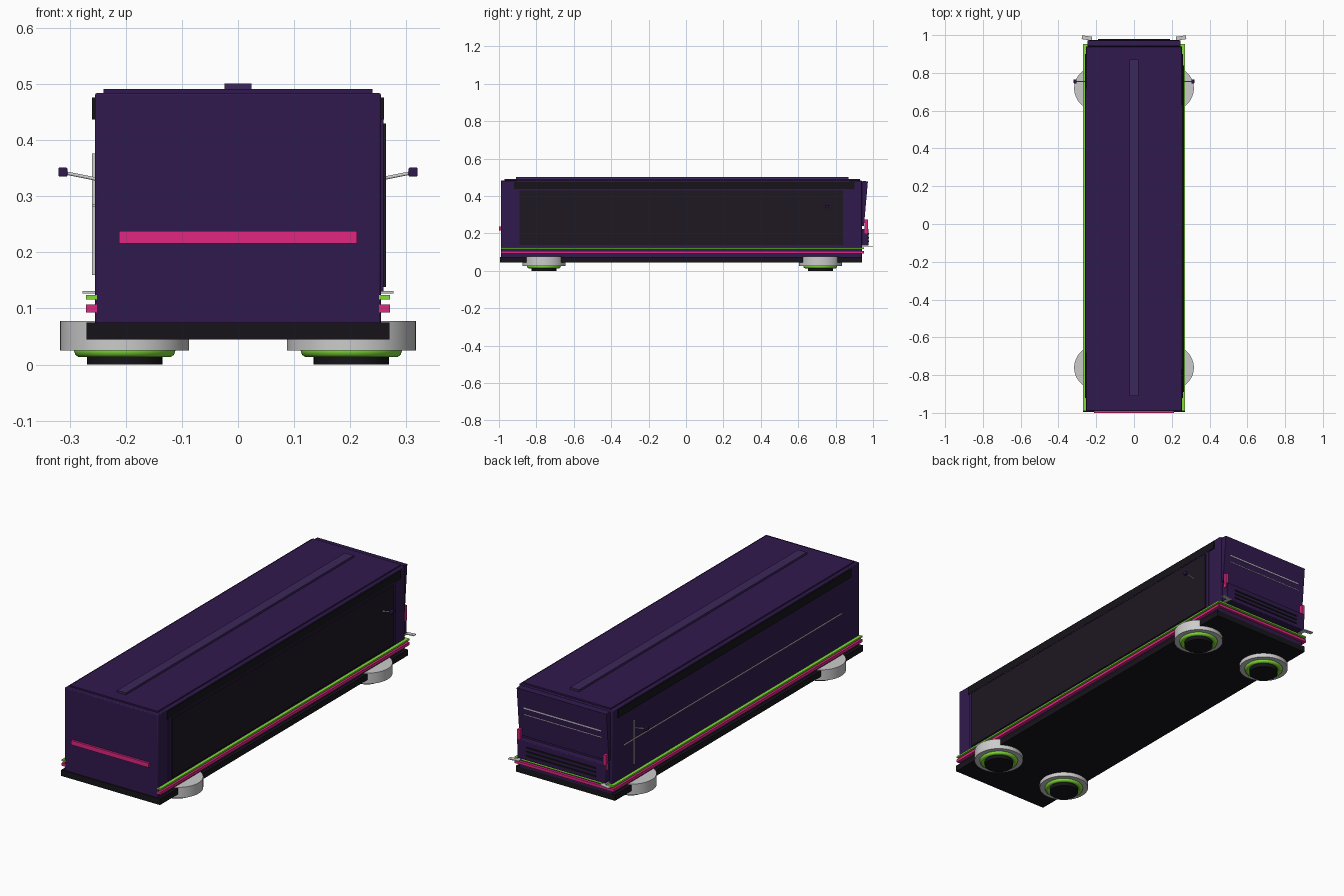
import bpy
from math import radians
from mathutils import Vector

if "Cube" in bpy.data.objects:
    bpy.data.objects.remove(bpy.data.objects["Cube"])


def material(name, rgb):
    m = bpy.data.materials.new(name)
    m.diffuse_color = (*rgb, 1)
    m.use_nodes = True
    m.node_tree.nodes["Principled BSDF"].inputs["Base Color"].default_value = m.diffuse_color
    return m


PURPLE = material("purple", (0.03, 0.01, 0.075))
LIGHT_PURPLE = material("light_purple", (0.045, 0.02, 0.1))
BLACK = material("black", (0.008, 0.007, 0.01))
GLASS = material("dark_glass", (0.013, 0.009, 0.016))
PINK = material("pink", (0.75, 0.02, 0.22))
LIME = material("lime", (0.22, 0.72, 0.04))
GREY = material("light_grey", (0.55, 0.55, 0.58))


def finish(o, name, mat):
    o.name = name
    o.data.materials.append(mat)
    return o


def box(name, mat, x, y, z, bevel=0.0, tilt=0.0):
    """Box from (min, max) ranges, with an optional tilt about x."""
    lo, hi = Vector((x[0], y[0], z[0])), Vector((x[1], y[1], z[1]))
    bpy.ops.mesh.primitive_cube_add(size=1)
    o = finish(bpy.context.object, name, mat)
    o.scale = hi - lo
    bpy.ops.object.transform_apply(location=False, rotation=False, scale=True)
    o.location = (lo + hi) / 2
    o.rotation_euler.x = tilt
    if bevel:
        b = o.modifiers.new("bevel", 'BEVEL')
        b.width, b.segments = bevel, 2
        bpy.ops.object.shade_smooth_by_angle()
    return o


def disc(name, mat, x, y, z0, z1, r):
    bpy.ops.mesh.primitive_cylinder_add(vertices=48, radius=r, depth=z1 - z0,
                                        location=(x, y, (z0 + z1) / 2))
    bpy.ops.object.shade_smooth_by_angle()
    return finish(bpy.context.object, name, mat)


# Main shell, roof cap and roof ridge
box("chassis", BLACK, (-.27, .27), (-.995, .94), (.045, .075))
box("body", PURPLE, (-.255, .255), (-.99, .94), (.07, .484), .004)
box("roof_cap", PURPLE, (-.24, .24), (-.97, .93), (.48, .491))
box("roof_ridge", LIGHT_PURPLE, (-.024, .024), (-.91, .87), (.488, .501))

# Front stripe
box("front_stripe", PINK, (-.212, .212), (-1, -.985), (.216, .238))

# Glass panel and frame on the right side
box("side_frame", PURPLE, (.25, .259), (-.91, .86), (.13, .437))
box("side_glass", GLASS, (.25, .264), (-.89, .84), (.138, .43))

# Door outline on the left side
box("left_long_line", GREY, (-.26, -.25), (-.85, .85), (.281, .285))
box("left_cross_line", GREY, (-.26, -.25), (.768, .773), (.16, .376))

# Tilted rear window with light lines
tilt = radians(-5)
box("rear_window", PURPLE, (-.245, .245), (.932, .962), (.24, .48), tilt=tilt)
for name, z, h in (("rear_light_line", .385, .006), ("rear_thin_line", .352, .003)):
    y = .964 + (z - .36) * .087
    box(name, GREY, (-.212, .212), (y - .01, y), (z - h / 2, z + h / 2))

# Rear lower panel with slats
box("rear_panel", PURPLE, (-.24, .24), (.93, .975), (.135, .225), .003)
for z in (.158, .178, .198):
    box("rear_slat", BLACK, (-.19, .19), (.97, .979), (z - .004, z + .004))

# Rear trim strips
box("rear_lime_strip", LIME, (-.27, .27), (.935, .953), (.116, .124))
box("rear_pink_strip", PINK, (-.27, .27), (.935, .953), (.093, .107))

for s, side in ((-1, "left"), (1, "right")):
    def span(a, b):
        return tuple(sorted((s * a, s * b)))

    # Side trim, gutter, rear light and corner tab
    box(side + "_lime_strip", LIME, span(.25, .271), (-.99, .95), (.116, .124))
    box(side + "_pink_strip", PINK, span(.25, .271), (-.99, .95), (.093, .107))
    box(side + "_gutter", BLACK, span(.25, .26), (-.92, .9), (.437, .476))
    box(side + "_rear_light", PINK, span(.228, .243), (.955, .972), (.2, .275))
    tab = box(side + "_corner_tab", GREY, span(.222, .276), (.975, .995), (.127, .131))
    tab.rotation_euler.z = s * radians(8)
    box(side + "_tab_bracket", GREY, span(.225, .24), (.94, .985), (.127, .131))

    # Mirror arm and head
    a, b = Vector((s * .25, .755, .33)), Vector((s * .31, .755, .342))
    bpy.ops.mesh.primitive_cylinder_add(vertices=12, radius=.003,
                                        depth=(b - a).length, location=(a + b) / 2)
    arm = finish(bpy.context.object, side + "_mirror_arm", GREY)
    arm.rotation_euler = (b - a).to_track_quat('Z', 'Y').to_euler()
    box(side + "_mirror_head", PURPLE, span(.304, .32), (.745, .765), (.335, .351), .002)

    # Flat hover wheels: housing, glow ring and foot
    for y, end in ((-.76, "front"), (.718, "rear")):
        n = f"{end}_{side}_wheel"
        x = s * .202
        disc(n + "_housing", GREY, x, y, .025, .078, .115)
        bpy.ops.mesh.primitive_torus_add(location=(x, y, .025), major_radius=.078,
                                         minor_radius=.0125, major_segments=48,
                                         minor_segments=10)
        bpy.ops.object.shade_smooth()
        finish(bpy.context.object, n + "_glow_ring", LIME)
        disc(n + "_foot", BLACK, x, y, 0, .03, .067)
